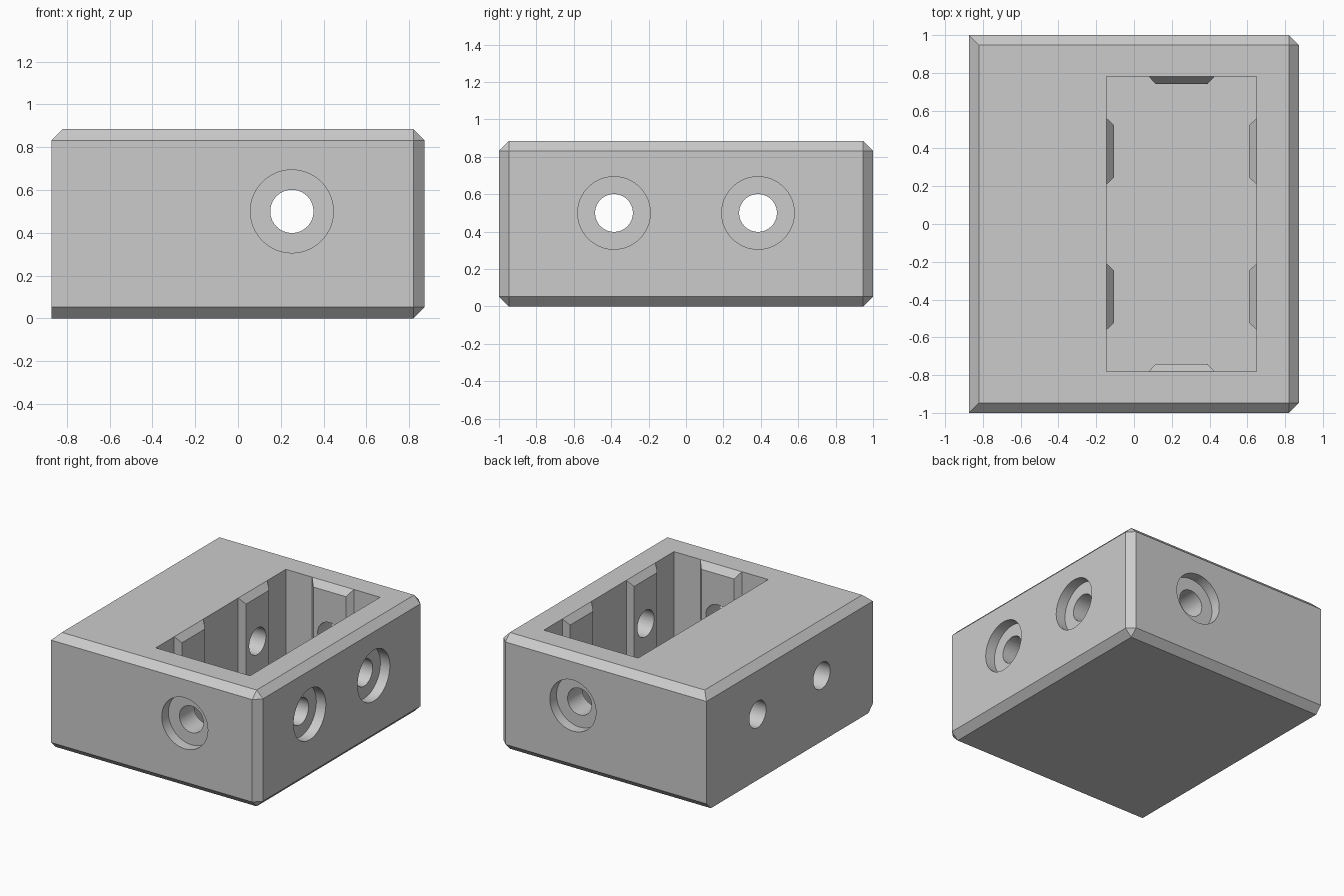
import bpy, bmesh, math
from mathutils import Vector, Matrix

if "Cube" in bpy.data.objects:
    bpy.data.objects.remove(bpy.data.objects["Cube"], do_unlink=True)

grey = bpy.data.materials.new("light grey")
grey.use_nodes = True
colour = (0.6, 0.6, 0.6, 1)
grey.diffuse_color = colour
grey.node_tree.nodes["Principled BSDF"].inputs["Base Color"].default_value = colour

X, Y, TOP = 0.873, 1.0, 0.885       # half width, half depth, height
CX, HX, HY = 0.252, 0.397, 0.782    # pocket centre and half sizes
FLOOR, RIB, EDGE = 0.11, 0.04, 0.053
HOLE_Z, HOLE_Y = 0.5, 0.385


def make(name, bm, cutter=False):
    bmesh.ops.recalc_face_normals(bm, faces=bm.faces)
    mesh = bpy.data.meshes.new(name)
    bm.to_mesh(mesh)
    bm.free()
    mesh.materials.append(grey)
    obj = bpy.data.objects.new(name, mesh)
    bpy.context.collection.objects.link(obj)
    obj.hide_render = cutter
    return obj


def add_box(bm, lo, hi):
    lo, hi = Vector(lo), Vector(hi)
    verts = bmesh.ops.create_cube(bm, size=1)["verts"]
    for v in verts:
        v.co = (lo + hi) / 2 + v.co * (hi - lo)
    return verts


def subtract(target, bm, name):
    cutter = make(name, bm, True)
    mod = target.modifiers.new(name, "BOOLEAN")
    mod.operation, mod.solver, mod.object = "DIFFERENCE", "EXACT", cutter
    bpy.context.view_layer.objects.active = target
    bpy.ops.object.modifier_apply(modifier=name)
    bpy.data.objects.remove(cutter, do_unlink=True)


def add_cylinder(bm, radius, start, end):
    start, end = Vector(start), Vector(end)
    axis = end - start
    turn = axis.to_track_quat("Z", "Y").to_matrix().to_4x4()
    bmesh.ops.create_cone(bm, cap_ends=True, segments=64, radius1=radius,
                          radius2=radius, depth=axis.length,
                          matrix=Matrix.Translation((start + end) / 2) @ turn)


# Block: chamfered all round, but the left-out side keeps only its top chamfer
bm = bmesh.new()
add_box(bm, (-X, -Y, 0), (X, Y, TOP))
edges = []
for e in bm.edges:
    mid = (e.verts[0].co + e.verts[1].co) / 2
    if mid.x > -X + 0.01 or mid.z > TOP - 0.01:
        edges.append(e)
bmesh.ops.bevel(bm, geom=edges, offset=EDGE, segments=1, affect="EDGES")
block = make("block", bm)

# Pocket, with wall ribs left standing as tapered notches in the cutter
pocket = bmesh.new()
add_box(pocket, (CX - HX, -HY, FLOOR), (CX + HX, HY, TOP + 0.1))
pocket_tool = make("pocket_cutter", pocket, True)


def rib(centre, inward):
    """Tapered rib rising from the floor to the rim, sloped at sides and top."""
    bm = bmesh.new()
    inward = Vector(inward)
    side = Vector((-inward.y, inward.x, 0))
    rings = []
    for depth, half, top in ((-0.05, 0.175, TOP), (0, 0.175, TOP),
                             (RIB, 0.138, TOP - 0.05)):
        base = Vector((*centre, 0)) + inward * depth
        rings.append([bm.verts.new(base + side * s * half + Vector((0, 0, z)))
                      for s, z in ((-1, FLOOR - 0.05), (1, FLOOR - 0.05),
                                   (1, top), (-1, top))])
    for a, b in zip(rings, rings[1:]):
        for i in range(4):
            j = (i + 1) % 4
            bm.faces.new((a[i], a[j], b[j], b[i]))
    bm.faces.new(rings[0])
    bm.faces.new(rings[-1])
    return bm


for s in (-1, 1):
    subtract(pocket_tool, rib((CX, s * HY), (0, -s, 0)), "end_rib")
    for y in (-HOLE_Y, HOLE_Y):
        subtract(pocket_tool, rib((CX + s * HX, y), (-s, 0, 0)), "side_rib")

bm = bmesh.new()
bm.from_mesh(pocket_tool.data)
bpy.data.objects.remove(pocket_tool, do_unlink=True)
subtract(block, bm, "pocket")

# Screw holes: bores right through, with wide recesses on three sides
DEPTH = 0.08
for y in (-HOLE_Y, HOLE_Y):
    bm = bmesh.new()
    add_cylinder(bm, 0.101, (-X - 0.1, y, HOLE_Z), (X + 0.1, y, HOLE_Z))
    subtract(block, bm, "side_bore")
    bm = bmesh.new()
    add_cylinder(bm, 0.194, (X - DEPTH, y, HOLE_Z), (X + 0.1, y, HOLE_Z))
    subtract(block, bm, "side_recess")
bm = bmesh.new()
add_cylinder(bm, 0.101, (CX, -Y - 0.1, HOLE_Z), (CX, Y + 0.1, HOLE_Z))
subtract(block, bm, "end_bore")
for s in (-1, 1):
    bm = bmesh.new()
    add_cylinder(bm, 0.194, (CX, s * (Y - DEPTH), HOLE_Z), (CX, s * (Y + 0.1), HOLE_Z))
    subtract(block, bm, "end_recess")

# One colour throughout, smooth bores with sharp edges
block.data.materials.clear()
block.data.materials.append(grey)
for p in block.data.polygons:
    p.material_index = 0
bpy.ops.object.select_all(action="DESELECT")
block.select_set(True)
bpy.context.view_layer.objects.active = block
bpy.ops.object.shade_smooth_by_angle(angle=math.radians(30))
